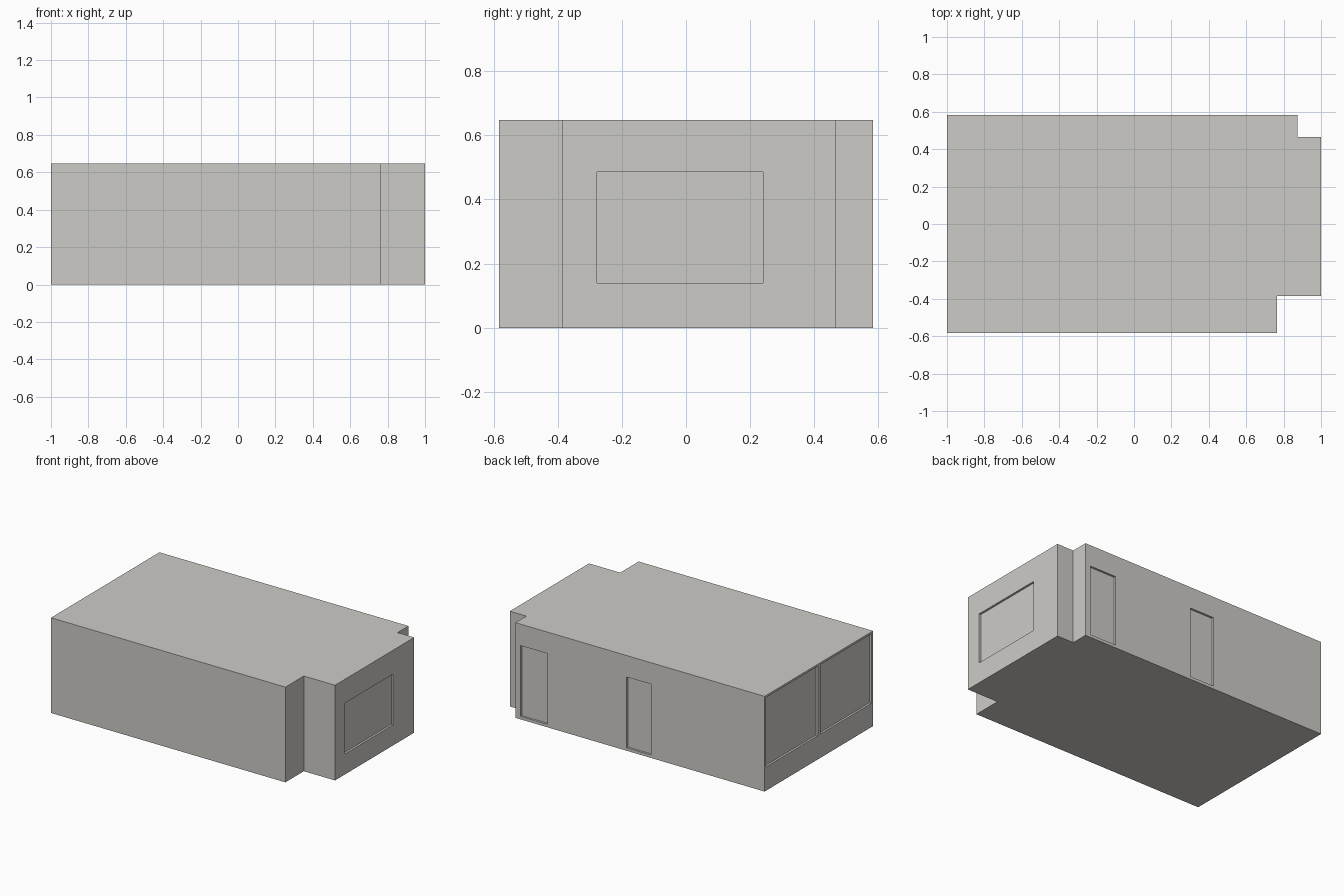
import bpy, bmesh

if "Cube" in bpy.data.objects:
    bpy.data.objects.remove(bpy.data.objects["Cube"])

H = 0.648      # building height
T = 0.025      # wall thickness
R = 0.014      # depth of window and door recesses
X0, X1, X2, X3 = -1.0, 0.765, 0.875, 1.0
Y0, Y1, Y2, Y3 = -0.583, -0.385, 0.466, 0.583

mat = bpy.data.materials.new("warm_grey_plaster")
mat.diffuse_color = (0.61, 0.60, 0.57, 1)
mat.use_nodes = True
mat.node_tree.nodes["Principled BSDF"].inputs["Base Color"].default_value = mat.diffuse_color


def prism(name, pts, z0, z1):
    """Extrude a floor-plan outline between two heights."""
    bm = bmesh.new()
    face = bm.faces.new([bm.verts.new((x, y, z0)) for x, y in pts])
    ext = bmesh.ops.extrude_face_region(bm, geom=[face])
    for v in ext["geom"]:
        if isinstance(v, bmesh.types.BMVert):
            v.co.z = z1
    bmesh.ops.recalc_face_normals(bm, faces=bm.faces)
    me = bpy.data.meshes.new(name)
    bm.to_mesh(me)
    bm.free()
    me.materials.append(mat)
    ob = bpy.data.objects.new(name, me)
    bpy.context.collection.objects.link(ob)
    return ob


def box(name, x, y, z):
    return prism(name, [(x[0], y[0]), (x[1], y[0]), (x[1], y[1]), (x[0], y[1])], *z)


def cut(target, cutter):
    mod = target.modifiers.new("cut", "BOOLEAN")
    mod.operation = "DIFFERENCE"
    mod.solver = "EXACT"
    mod.object = cutter
    bpy.context.view_layer.objects.active = target
    bpy.ops.object.modifier_apply(modifier=mod.name)
    bpy.data.objects.remove(cutter)


# Outer shell: a box with two notched corners on the right
shell = prism("building_shell", [(X0, Y0), (X1, Y0), (X1, Y1), (X3, Y1),
                                 (X3, Y2), (X2, Y2), (X2, Y3), (X0, Y3)], 0, H)

# Two hollow rooms separated by a partition wall
levels = (0.008, H - 0.008)
cut(shell, box("room_left", (X0 + T, 0.11), (Y0 + T, Y3 - T), levels))
cut(shell, prism("room_right", [(0.13, Y0 + T), (X1 - T, Y0 + T), (X1 - T, Y1 + T),
                                (X3 - T, Y1 + T), (X3 - T, Y2 - T), (X2 - T, Y2 - T),
                                (X2 - T, Y3 - T), (0.13, Y3 - T)], *levels))

# Windows and doors: side, range along the wall, height range
openings = [
    ("right_window", "right", (-0.278, 0.24), (0.14, 0.485)),
    ("left_window_back", "left", (0.011, 0.567), (0.162, 0.634)),
    ("left_window_front", "left", (-0.565, -0.018), (0.162, 0.634)),
    ("back_door_right", "back", (0.635, 0.837), (0.02, 0.502)),
    ("back_door_middle", "back", (-0.144, 0.038), (0.02, 0.502)),
]


def slab(name, side, span, z, d0, d1):
    """Box in a wall, from depth d0 to depth d1 behind the outer face."""
    if side == "right":
        return box(name, (X3 - d1, X3 - d0), span, z)
    if side == "left":
        return box(name, (X0 + d0, X0 + d1), span, z)
    return box(name, span, (Y3 - d1, Y3 - d0), z)


for name, side, span, z in openings:
    cut(shell, slab("cutter", side, span, z, -0.02, T + 0.004))
    slab(name, side, span, z, R, T)
